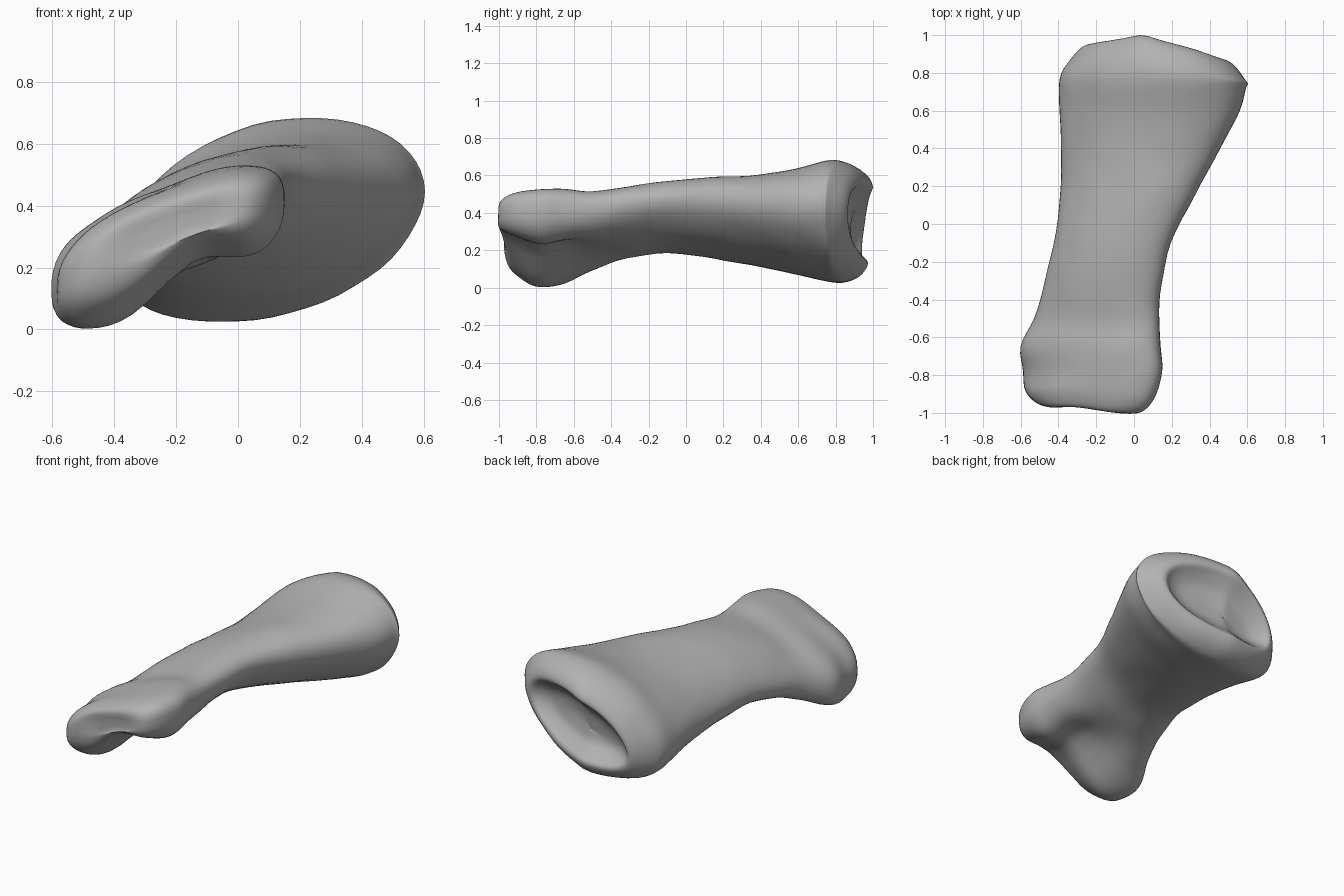
import bpy
import bmesh
import math
from mathutils import Vector, noise

default_cube = bpy.data.objects.get("Cube")
if default_cube:
    bpy.data.objects.remove(default_cube, do_unlink=True)

SIDES = 56
STEPS = 4

# Cross-sections along the shaft: y, x min, x max, z min, z max, tilt
SECTIONS = [
    (-1, -.3, -.08, .26, .38, .6),
    (-1.005, -.43, .01, .19, .44, .6),
    (-.975, -.52, .07, .1, .48, .6),
    (-.9, -.575, .12, .045, .51, .6),
    (-.78, -.59, .15, .0, .527, .6),
    (-.65, -.6, .14, .02, .53, .6),
    (-.5, -.53, .135, .09, .515, .58),
    (-.32, -.475, .145, .155, .54, .54),
    (-.1, -.425, .195, .185, .57, .5),
    (.15, -.39, .32, .155, .59, .46),
    (.4, -.385, .455, .11, .605, .4),
    (.6, -.395, .56, .07, .64, .33),
    (.76, -.395, .595, .035, .68, .28),
    (.87, -.375, .6, .03, .675, .28),
    (.96, -.32, .56, .065, .635, .3),
    (1, -.26, .49, .13, .57, .33),
    (.96, -.21, .43, .18, .52, .36),
    (.91, -.12, .33, .24, .46, .4),
    (.89, .04, .16, .33, .38, .4),
]


def smoothstep(low, high, value):
    t = min(1, max(0, (value - low) / (high - low)))
    return t * t * (3 - 2 * t)


def spline(a, b, c, d, t):
    """Smooth curve from b to c."""
    return b + t / 2 * (c - a + t * (2 * a - 5 * b + 4 * c - d
                                     + t * (3 * (b - c) + d - a)))


def smooth_sections():
    padded = [SECTIONS[0]] + SECTIONS + [SECTIONS[-1]]
    for four in zip(padded, padded[1:], padded[2:], padded[3:]):
        for step in range(STEPS):
            yield [spline(*values, step / STEPS) for values in zip(*four)]
    yield SECTIONS[-1]


def section_ring(y, x_min, x_max, z_min, z_max, tilt):
    """Tilted rounded outline that fills the given x and z range."""
    front = 1 - smoothstep(-.7, -.25, y)
    front_tip = 1 - smoothstep(-.98, -.8, y)
    back = smoothstep(.68, .97, y)
    power = 1 - .25 * front
    width = math.sqrt(1 - tilt * tilt)
    outline = []
    for i in range(SIDES):
        angle = math.tau * i / SIDES
        across, up = (math.copysign(abs(v) ** power, v)
                      for v in (math.cos(angle), math.sin(angle)))
        outline.append((across, up, tilt * across + width * up))
    peak = max(height for _, _, height in outline)
    ring = []
    for across, up, height in outline:
        x = (x_min + x_max) / 2 + across * (x_max - x_min) / 2
        z = (z_min + z_max) / 2 + height / peak * (z_max - z_min) / 2
        # Hollow under the front end, between its two knuckles
        hollow = math.exp(-((x + .13) / .17) ** 2)
        z += .12 * front * hollow * max(0, -up) * smoothstep(0, .5, z_max - z_min)
        # The right side of the back end droops
        z -= .04 * smoothstep(.4, .8, y) * min(0, across) ** 2
        # Dent between the knuckles on the front face
        dent = math.exp(-((x + .28) / .14) ** 2)
        depth = y + front_tip * (.03 * dent + .03 * smoothstep(.2, .5, -x))
        # Back joint face falls away to both sides and towards the bottom
        side = x - .05
        depth -= back * (.3 * max(0, side) + .13 * max(0, -side))
        depth += .06 * back * (z - .5)
        ring.append(Vector((x, depth, z)))
    return ring


def build_bone(material):
    bm = bmesh.new()
    rings = [[bm.verts.new(p) for p in section_ring(*s)] for s in smooth_sections()]
    for first, second in zip(rings, rings[1:]):
        for i in range(SIDES):
            j = (i + 1) % SIDES
            bm.faces.new((first[i], first[j], second[j], second[i]))
    # Close both ends with fans around a centre point
    for ring in (rings[0], rings[-1]):
        centre = bm.verts.new(sum((v.co for v in ring), Vector()) / SIDES)
        for i in range(SIDES):
            bm.faces.new((ring[i], ring[(i + 1) % SIDES], centre))
    # Gentle natural unevenness
    bmesh.ops.recalc_face_normals(bm, faces=bm.faces)
    bm.normal_update()
    for v in bm.verts:
        v.co += v.normal * .005 * noise.noise(v.co * 6)
    mesh = bpy.data.meshes.new("bone")
    bm.to_mesh(mesh)
    bm.free()
    mesh.materials.append(material)
    bone = bpy.data.objects.new("bone", mesh)
    bpy.context.collection.objects.link(bone)
    return bone


# Plain grey bone
grey = bpy.data.materials.new("bone grey")
grey.use_nodes = True
colour = (.45, .45, .45, 1)
grey.diffuse_color = colour
grey.node_tree.nodes["Principled BSDF"].inputs["Base Color"].default_value = colour

bone = build_bone(grey)
bpy.ops.object.select_all(action='DESELECT')
bone.select_set(True)
bpy.context.view_layer.objects.active = bone
bpy.ops.object.shade_smooth()
